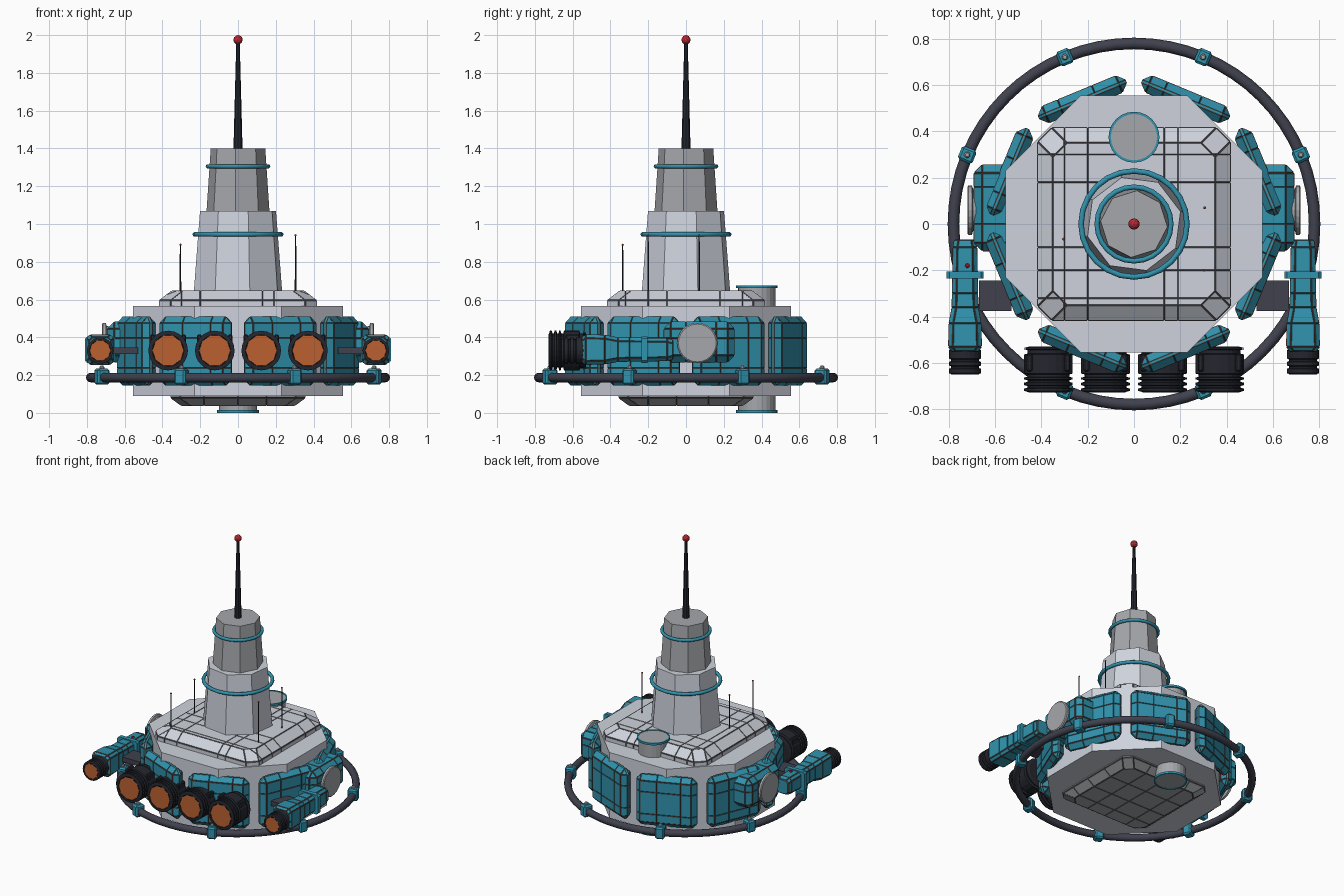
import bpy, bmesh, math
from mathutils import Matrix, Vector

if "Cube" in bpy.data.objects:
    bpy.data.objects.remove(bpy.data.objects["Cube"])

def mat(name, c):
    m = bpy.data.materials.new(name)
    m.diffuse_color = (*c, 1)
    m.use_nodes = True
    m.node_tree.nodes["Principled BSDF"].inputs["Base Color"].default_value = m.diffuse_color
    return m

TEAL = mat("teal", (0.03, 0.29, 0.42))
DARK = mat("dark_metal", (0.018, 0.02, 0.028))
PIPE = mat("pipe_grey", (0.05, 0.053, 0.075))
ORANGE = mat("orange", (0.5, 0.12, 0.03))
GLOW = mat("pale_orange", (0.6, 0.27, 0.15))
RED = mat("red", (0.5, 0.02, 0.03))
PALE = mat("pale_hull", (0.62, 0.65, 0.72))
GREY = mat("mid_grey", (0.38, 0.39, 0.41))
SEAM = mat("seam_brown", (0.09, 0.06, 0.05))
GAP = mat("seam_grey", (0.1, 0.1, 0.11))
FRONT = Matrix.Rotation(math.pi / 2, 4, 'X')      # turns +z into -y

def T(x, y, z):
    return Matrix.Translation((x, y, z))

def RZ(deg):
    return Matrix.Rotation(math.radians(deg), 4, 'Z')

def finish(name, bm, mats, mw=Matrix(), smooth=False):
    bmesh.ops.recalc_face_normals(bm, faces=bm.faces)
    me = bpy.data.meshes.new(name)
    bm.to_mesh(me)
    bm.free()
    ob = bpy.data.objects.new(name, me)
    bpy.context.collection.objects.link(ob)
    for m in mats:
        me.materials.append(m)
    ob.matrix_world = mw
    if smooth:
        bpy.ops.object.select_all(action='DESELECT')
        ob.select_set(True)
        bpy.context.view_layer.objects.active = ob
        bpy.ops.object.shade_smooth_by_angle(angle=math.radians(40))
    return ob

def skin(bm, rings, close=False):
    n = len(rings[0])
    pairs = list(zip(rings, rings[1:])) + ([(rings[-1], rings[0])] if close else [])
    for a, b in pairs:
        for i in range(n):
            bm.faces.new((a[i], a[(i + 1) % n], b[(i + 1) % n], b[i]))
    if not close:
        bm.faces.new(rings[0])
        bm.faces.new(rings[-1])

def lathe(name, profile, m, mw=Matrix(), sides=16, turn=0, smooth=False, close=False):
    bm = bmesh.new()
    rings = [[bm.verts.new((r * math.cos(a), r * math.sin(a), z)) for a in
              [math.radians(turn) + 2 * math.pi * i / sides for i in range(sides)]]
             for r, z in profile]
    skin(bm, rings, close)
    return finish(name, bm, [m], mw, smooth)

def hoop(name, R, r, z, m, sides, n=10):
    pts = [(R + r * math.cos(2 * math.pi * k / n), z + r * math.sin(2 * math.pi * k / n)) for k in range(n)]
    return lathe(name, pts, m, sides=sides, smooth=True, close=True)

def panelize(bm, xs=(), ys=(), zs=(), gap=0.003, lift=0.003):
    # cut plates along straight seams and raise each plate
    for axis, cuts in enumerate((xs, ys, zs)):
        n = Vector((0, 0, 0))
        n[axis] = 1
        for c in cuts:
            bmesh.ops.bisect_plane(bm, geom=bm.verts[:] + bm.edges[:] + bm.faces[:],
                                   plane_co=n * c, plane_no=n)
    bmesh.ops.recalc_face_normals(bm, faces=bm.faces)
    fs = [f for f in bm.faces if min(e.calc_length() for e in f.edges) > 0.014]
    rim = bmesh.ops.inset_individual(bm, faces=fs, thickness=gap, depth=lift, use_even_offset=True)
    for f in rim["faces"]:
        f.material_index = 1

def stack(name, layers, chamfer, mats, mw=Matrix(), **seams):
    # chamfered rectangle sections (half width, half depth, height)
    bm = bmesh.new()
    rings = []
    for w, h, z in layers:
        c = chamfer
        pts = [(w, h - c), (w - c, h), (c - w, h), (-w, h - c), (-w, c - h), (c - w, -h), (w - c, -h), (w, c - h)]
        rings.append([bm.verts.new((x, y, z)) for x, y in pts])
    skin(bm, rings)
    if seams:
        panelize(bm, **seams)
    return finish(name, bm, mats, mw)

def block(name, size, mats, mw, bevel=0, **seams):
    bm = bmesh.new()
    bmesh.ops.create_cube(bm, size=1, matrix=Matrix.Diagonal((*size, 1)))
    if bevel:
        bmesh.ops.bevel(bm, geom=bm.edges[:], offset=bevel, segments=1, profile=0.5, affect='EDGES')
    if seams:
        panelize(bm, **seams)
    return finish(name, bm, mats, mw)

def ball(name, r, loc, m):
    bm = bmesh.new()
    bmesh.ops.create_icosphere(bm, subdivisions=2, radius=r)
    finish(name, bm, [m], T(*loc))

# octagonal hull with top and bottom plated decks
R8 = 0.555 / math.cos(math.pi / 8)
lathe("hull", [(R8, 0.09), (R8, 0.565)], PALE, sides=8, turn=22.5)
stack("top_deck", [(0.415, 0.415, 0.56), (0.415, 0.415, 0.595), (0.35, 0.35, 0.645)], 0.06, [PALE, GAP],
      xs=(-0.3, -0.2, 0.13, 0.19), ys=(-0.32, -0.2, -0.1, 0.18, 0.3))
stack("bottom_deck", [(0.355, 0.355, 0.1), (0.355, 0.355, 0.08), (0.3, 0.3, 0.04)], 0.05, [GREY, GAP],
      xs=(-0.18, 0.0, 0.15), ys=(-0.2, -0.05, 0.12))

# round hatches above and below
for name, z, s in (("top_hatch", 0.565, 1), ("bottom_hatch", 0.11, -1)):
    lathe(name, [(0.1, z), (0.1, z + s * 0.095), (0.1, z + s * 0.107)], GREY, T(0, 0.375, 0), 24)
    lathe(name + "_rim", [(0.1, z + s * 0.095), (0.11, z + s * 0.095), (0.11, z + s * 0.11), (0.1, z + s * 0.11)],
          TEAL, T(0, 0.375, 0), 24, close=True)

# faceted tower, bands and spire
lathe("lower_tower", [(0.243, 0.63), (0.208, 1.07)], PALE, sides=8, turn=15)
lathe("upper_tower", [(0.167, 1.07), (0.145, 1.4)], GREY, sides=8, turn=-5)
hoop("lower_band", 0.229, 0.012, 0.945, TEAL, 24)
hoop("upper_band", 0.16, 0.011, 1.305, TEAL, 24)
lathe("spire", [(0.024, 1.4), (0.009, 1.97)], DARK, sides=8)
ball("beacon", 0.025, (0, 0, 1.975), RED)

# whip antennas
for x, y, top in ((0.305, 0.07, 0.94), (0.305, -0.2, 0.94), (-0.305, -0.065, 0.89), (-0.305, -0.335, 0.89)):
    lathe("whip_antenna", [(0.005, 0.64), (0.003, top)], DARK, T(x, y, 0), 6)
    ball("antenna_tip", 0.006, (x, y, top), ORANGE)

# armour panels at the hull corners, ring pipe and clamps
hoop("ring_pipe", 0.78, 0.025, 0.187, PIPE, 64, 12)
for k in range(8):
    turn = RZ(22.5 + 45 * k)
    block("armour_panel", (0.075, 0.41, 0.365), [TEAL, SEAM], turn @ T(0.583, 0, 0.327), 0.034,
          ys=(-0.06, 0.1), zs=(-0.09, 0.07))
    block("pipe_clamp", (0.068, 0.062, 0.085), [TEAL], turn @ T(0.78, 0, 0.192), 0.01)
    lathe("clamp_bolt", [(0.014, 0.23), (0.014, 0.243), (0.008, 0.25)], GREY, turn @ T(0.78, 0, 0), 8)

def nozzle(name, x, z, s, t0, ribs):
    # ribbed barrel with an orange throat, pointing to the front
    prof = [(0.8 * s, t0), (s, t0 + 0.005)]
    for a, b in ribs:
        prof += [(0.86 * s, a), (s, a + 0.004), (s, b - 0.004), (0.86 * s, b)]
    end = ribs[-1][1]
    prof += [(0.97 * s, end), (0.8 * s, end + 0.002), (0.74 * s, end - 0.015), (0.3 * s, end - 0.04)]
    at = T(x, 0, z) @ FRONT
    lathe(name, prof, DARK, at, 20)
    lathe(name + "_throat", [(0.79 * s, end + 0.001), (0.3 * s, end - 0.033)], ORANGE, at, 10)
    lathe(name + "_core", [(0.31 * s, end - 0.035), (0.3 * s, end - 0.022)], GLOW, at, 16)

# four main engines
for x in (-0.37, -0.123, 0.123, 0.37):
    nozzle("engine", x, 0.33, 0.105, 0.53, [(0.535, 0.545), (0.56, 0.65), (0.66, 0.675), (0.682, 0.7), (0.707, 0.725)])
    for sx in (-1, 1):
        block("engine_lug", (0.025, 0.075, 0.06), [DARK], T(x + sx * 0.082, -0.6, 0.385), 0.006)

# side pods with discs, and thruster arms
for s in (-1, 1):
    block("side_pod", (0.19, 0.37, 0.21), [TEAL, SEAM], T(s * 0.595, 0.07, 0.375), 0.035,
          ys=(-0.07, 0.09), zs=(0.02,))
    disc = T(0, 0.06, 0.37) @ Matrix.Rotation(s * math.pi / 2, 4, 'Y')
    lathe("pod_disc", [(0.085, 0.67), (0.09, 0.695), (0.107, 0.7), (0.107, 0.715), (0.1, 0.72)], GREY, disc, 24)
    arm = T(s * 0.73, 0, 0.335) @ FRONT
    stack("thruster_arm", [(0.045, 0.05, 0.07), (0.05, 0.058, 0.1), (0.055, 0.062, 0.36), (0.068, 0.075, 0.43),
                           (0.07, 0.078, 0.53), (0.058, 0.065, 0.548)], 0.018, [TEAL, SEAM], arm, zs=(0.3,))
    stack("arm_collar", [(0.08, 0.07, 0.205), (0.08, 0.07, 0.235)], 0.012, [TEAL], arm)
    nozzle("arm_nozzle", s * 0.73, 0.33, 0.07, 0.535, [(0.542, 0.585), (0.592, 0.615), (0.622, 0.648)])
    block("arm_strut", (0.14, 0.13, 0.035), [PIPE], T(s * 0.6, -0.31, 0.328))
ball("arm_light", 0.01, (-0.72, -0.18, 0.4), RED)
